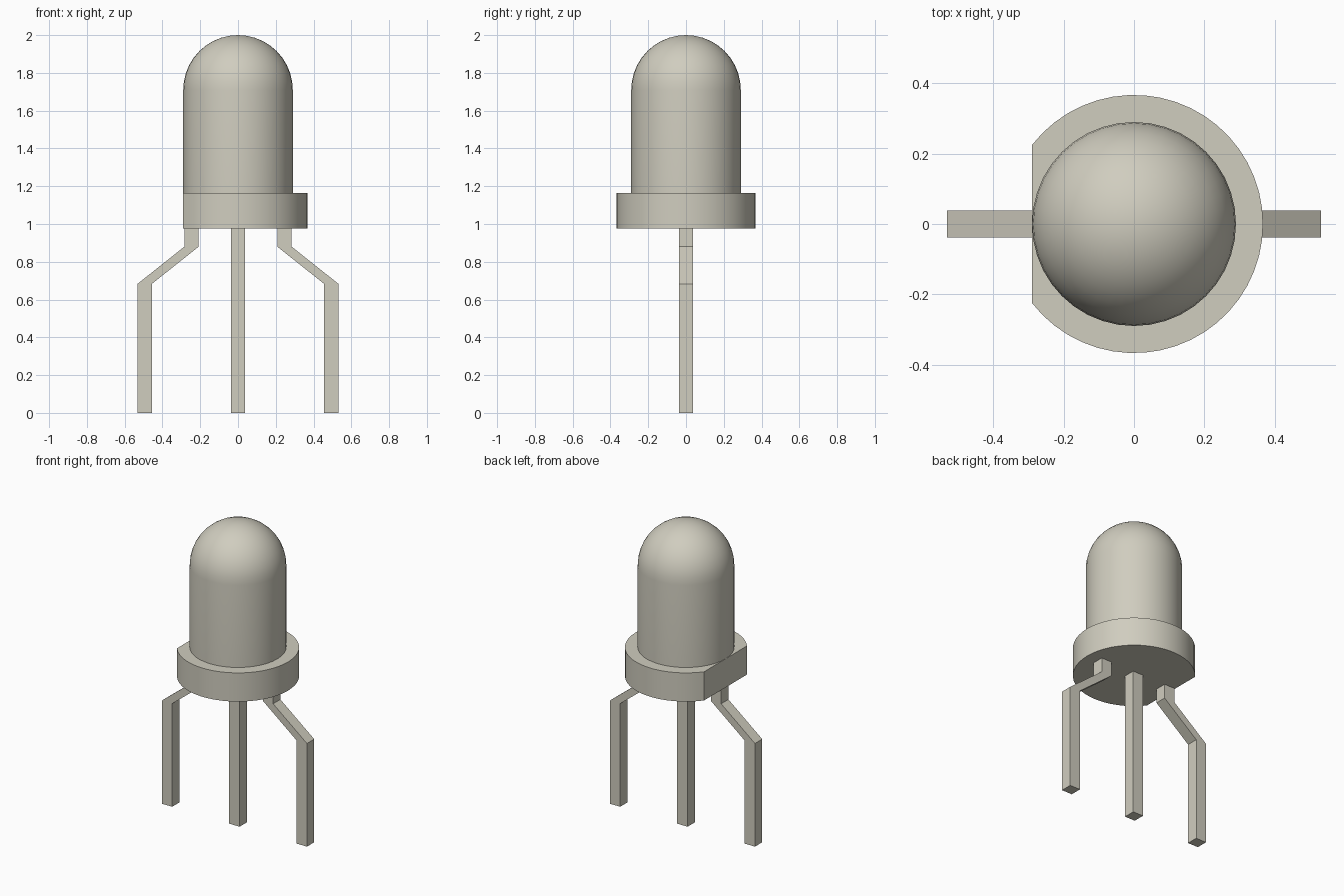
import bpy
import bmesh
import math

cube = bpy.data.objects.get("Cube")
if cube:
    bpy.data.objects.remove(cube, do_unlink=True)

# Single warm grey material
COLOUR = (0.63, 0.61, 0.52, 1.0)
mat = bpy.data.materials.new("warm_grey")
mat.diffuse_color = COLOUR
mat.use_nodes = True
bsdf = next(n for n in mat.node_tree.nodes if n.type == 'BSDF_PRINCIPLED')
bsdf.inputs["Base Color"].default_value = COLOUR

LENS_R, FLANGE_R = 0.29, 0.367
FLANGE_Z0, FLANGE_Z1, DOME_Z, TOP_Z = 0.975, 1.165, 1.71, 2.0
LEG_HALF = 0.038


def finish(name, bm, smooth_angle=None):
    """Turn a bmesh into a named, coloured object."""
    bmesh.ops.recalc_face_normals(bm, faces=bm.faces)
    mesh = bpy.data.meshes.new(name)
    bm.to_mesh(mesh)
    bm.free()
    obj = bpy.data.objects.new(name, mesh)
    bpy.context.collection.objects.link(obj)
    mesh.materials.append(mat)
    if smooth_angle:
        bpy.ops.object.select_all(action='DESELECT')
        obj.select_set(True)
        bpy.context.view_layer.objects.active = obj
        bpy.ops.object.shade_smooth_by_angle(angle=math.radians(smooth_angle))
    return obj


def prism(name, points, offset, smooth_angle=None):
    """Extrude a closed outline along an offset vector."""
    bm = bmesh.new()
    face = bm.faces.new([bm.verts.new(p) for p in points])
    ext = bmesh.ops.extrude_face_region(bm, geom=[face])
    verts = [v for v in ext["geom"] if isinstance(v, bmesh.types.BMVert)]
    bmesh.ops.translate(bm, verts=verts, vec=offset)
    return finish(name, bm, smooth_angle)


# Lens: straight barrel and hemispherical dome, revolved from one profile
RINGS = 10
profile = [(0, FLANGE_Z1 - 0.01), (LENS_R, FLANGE_Z1 - 0.01)]
for i in range(RINGS + 1):
    a = math.pi / 2 * i / RINGS
    profile.append((LENS_R * math.cos(a), DOME_Z + (TOP_Z - DOME_Z) * math.sin(a)))
bm = bmesh.new()
verts = [bm.verts.new((r, 0, z)) for r, z in profile]
edges = [bm.edges.new(pair) for pair in zip(verts, verts[1:])]
bmesh.ops.spin(bm, geom=verts + edges, cent=(0, 0, 0), axis=(0, 0, 1),
               angle=math.tau, steps=40)
bmesh.ops.remove_doubles(bm, verts=bm.verts, dist=0.0005)
finish("lens", bm, 30)

# Flange: round disc with a flat cut on the -x side
SEGMENTS = 40
limit = math.acos(-LENS_R / FLANGE_R)
outline = []
for i in range(SEGMENTS + 1):
    a = -limit + 2 * limit * i / SEGMENTS
    outline.append((FLANGE_R * math.cos(a), FLANGE_R * math.sin(a), FLANGE_Z0))
prism("flange", outline, (0, 0, FLANGE_Z1 - FLANGE_Z0), 30)

# Legs: a straight middle one and two bent outward, as swept side outlines
LEG_TOP = FLANGE_Z0 + 0.01


def leg(name, path):
    outer = [(x + LEG_HALF, -LEG_HALF, z) for x, z in path]
    inner = [(x - LEG_HALF, -LEG_HALF, z) for x, z in reversed(path)]
    prism(name, outer + inner, (0, 2 * LEG_HALF, 0))


leg("middle_leg", [(0, 0), (0, LEG_TOP)])
for side, name in ((1, "left_leg"), (-1, "right_leg")):
    leg(name, [(side * 0.494, 0), (side * 0.494, 0.683),
               (side * 0.246, 0.88), (side * 0.246, LEG_TOP)])
